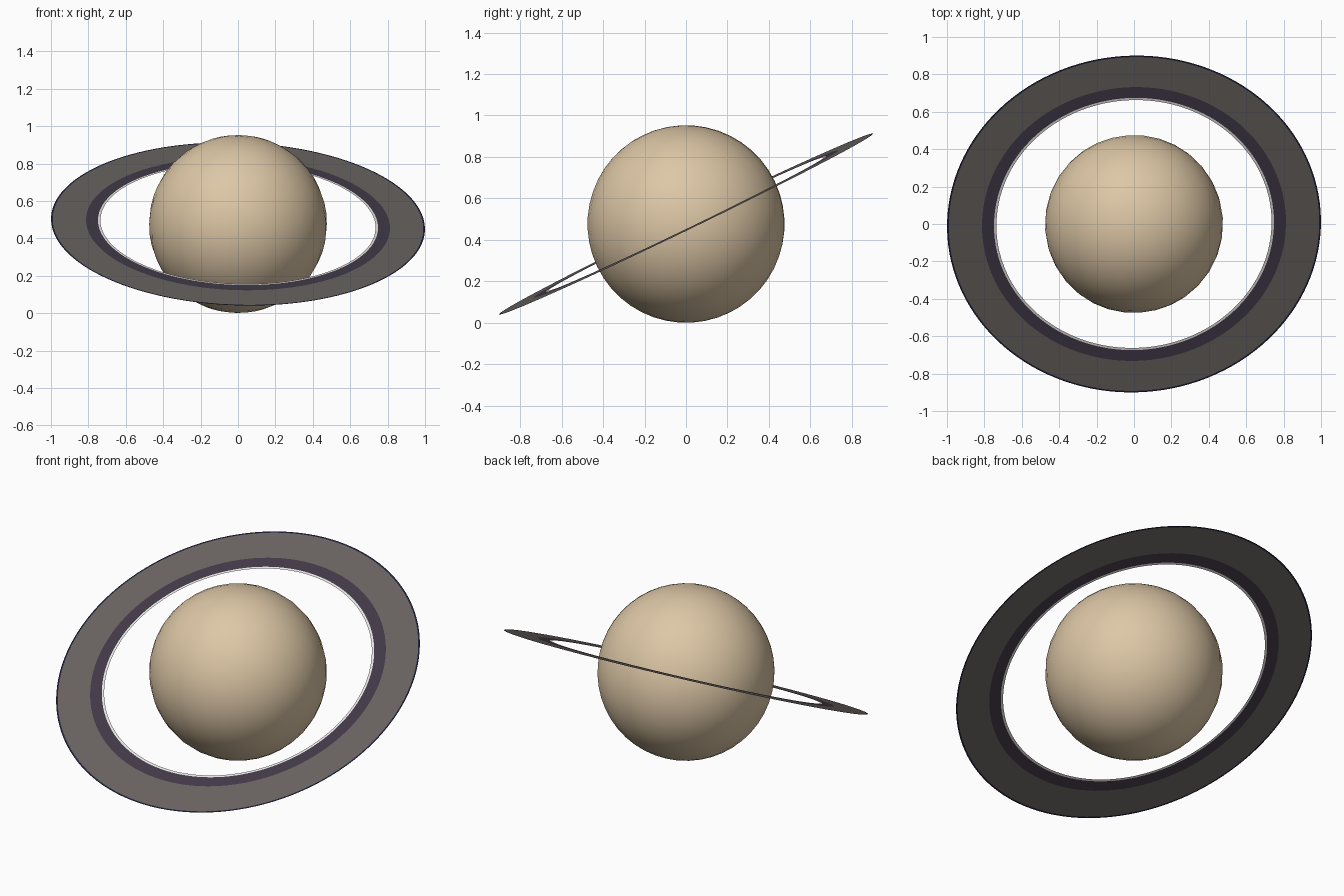
import bpy
import bmesh
import math
from mathutils import Vector

cube = bpy.data.objects.get("Cube")
if cube:
    bpy.data.objects.remove(cube, do_unlink=True)


def material(name, rgb):
    """Flat material from 0-255 sRGB values."""
    lin = [((c / 255 + 0.055) / 1.055) ** 2.4 for c in rgb]
    mat = bpy.data.materials.new(name)
    mat.use_nodes = True
    mat.diffuse_color = (*lin, 1)
    mat.node_tree.nodes["Principled BSDF"].inputs["Base Color"].default_value = (*lin, 1)
    return mat


SAND = material("sand", (221, 199, 166))
PALE = material("pale_grey", (235, 233, 231))
PURPLE = material("dark_purple", (65, 57, 71))
GREY = material("warm_grey", (104, 99, 95))
NAVY = material("navy", (32, 31, 60))

CENTRE = Vector((0, 0, 0.477))
TILT = Vector((0.03, -0.435, 0.9)).to_track_quat("Z", "Y")


def place(obj):
    obj.location = CENTRE
    obj.rotation_mode = "QUATERNION"
    obj.rotation_quaternion = TILT


# Planet globe, its axis tilted with the ring
bpy.ops.mesh.primitive_uv_sphere_add(segments=32, ring_count=24, radius=0.476)
globe = bpy.context.object
globe.name = "globe"
globe.data.materials.append(SAND)
place(globe)
bpy.ops.object.shade_smooth()

# Flat ring disc: concentric coloured bands sharing their edges
RADII = [0.736, 0.749, 0.813, 0.991, 1.0]
SEGMENTS = 128
bm = bmesh.new()
loops = [[bm.verts.new((r * math.cos(a), r * math.sin(a), 0))
          for a in (math.tau * i / SEGMENTS for i in range(SEGMENTS))]
         for r in RADII]
for band, (inner, outer) in enumerate(zip(loops, loops[1:])):
    for i in range(SEGMENTS):
        j = (i + 1) % SEGMENTS
        face = bm.faces.new((inner[i], outer[i], outer[j], inner[j]))
        face.material_index = band
mesh = bpy.data.meshes.new("ring")
bm.to_mesh(mesh)
bm.free()
for mat in (PALE, PURPLE, GREY, NAVY):
    mesh.materials.append(mat)
ring = bpy.data.objects.new("ring", mesh)
bpy.context.collection.objects.link(ring)
place(ring)
